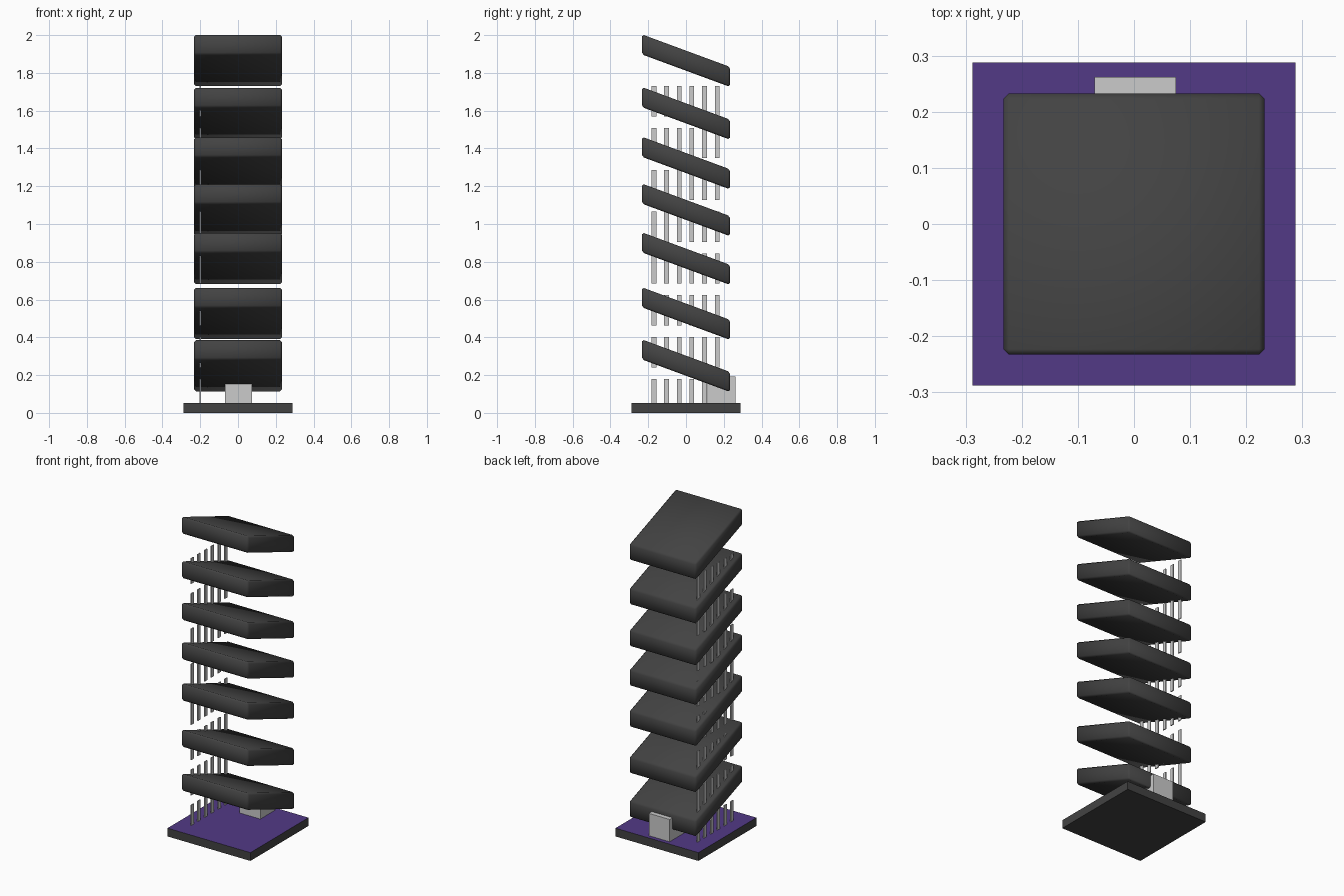
import bpy, bmesh

if "Cube" in bpy.data.objects:
    bpy.data.objects.remove(bpy.data.objects["Cube"])


def material(name, rgb):
    m = bpy.data.materials.new(name)
    m.diffuse_color = (*rgb, 1)
    m.use_nodes = True
    m.node_tree.nodes["Principled BSDF"].inputs["Base Color"].default_value = m.diffuse_color
    return m


charcoal = material("charcoal", (0.055, 0.055, 0.055))
purple = material("purple", (0.085, 0.042, 0.24))


def finish(bm, name, mat=None):
    mesh = bpy.data.meshes.new(name)
    bm.to_mesh(mesh)
    bm.free()
    obj = bpy.data.objects.new(name, mesh)
    bpy.context.collection.objects.link(obj)
    if mat:
        mesh.materials.append(mat)
    return obj


def add_box(bm, lo, hi):
    verts = bmesh.ops.create_cube(bm, size=1)["verts"]
    for v in verts:
        for i in range(3):
            v.co[i] = (lo[i] + hi[i]) / 2 + v.co[i] * (hi[i] - lo[i])


def box(name, lo, hi, mat=None):
    bm = bmesh.new()
    add_box(bm, lo, hi)
    return finish(bm, name, mat)


# Base plate with a purple top face
base = box("base_plate", (-0.288, -0.288, 0), (0.288, 0.288, 0.052), charcoal)
base.data.materials.append(purple)
for face in base.data.polygons:
    if face.normal.z > 0.5:
        face.material_index = 1

# Entrance block at the back
box("entrance_block", (-0.07, 0.115, 0.04), (0.075, 0.262, 0.192))

# Slanted floor slabs: chamfered boxes sheared down towards the back
HALF, THICK, DROP = 0.233, 0.106, 0.172
for n, top in enumerate((0.385, 0.661, 0.952, 1.21, 1.458, 1.721, 2.0)):
    bm = bmesh.new()
    add_box(bm, (-HALF, -HALF, -THICK), (HALF, HALF, 0))
    bmesh.ops.bevel(bm, geom=bm.edges[:], offset=0.01, segments=1,
                    affect='EDGES', profile=0.5)
    for v in bm.verts:
        v.co.z -= DROP * (v.co.y + HALF) / (2 * HALF)
    peak = max(v.co.z for v in bm.verts)
    for v in bm.verts:
        v.co.z += top - peak
    for f in bm.faces:
        f.smooth = True
    finish(bm, f"floor_slab_{n + 1}", charcoal)

# Rows of thin upright slats along the left side
for row in range(8):
    top = 0.18 + row * 0.2214
    bm = bmesh.new()
    for i in range(6):
        y = -0.17 + i * 0.067
        add_box(bm, (-0.203, y - 0.0125, top - 0.16), (-0.197, y + 0.0125, top))
    finish(bm, f"slat_row_{row + 1}")
